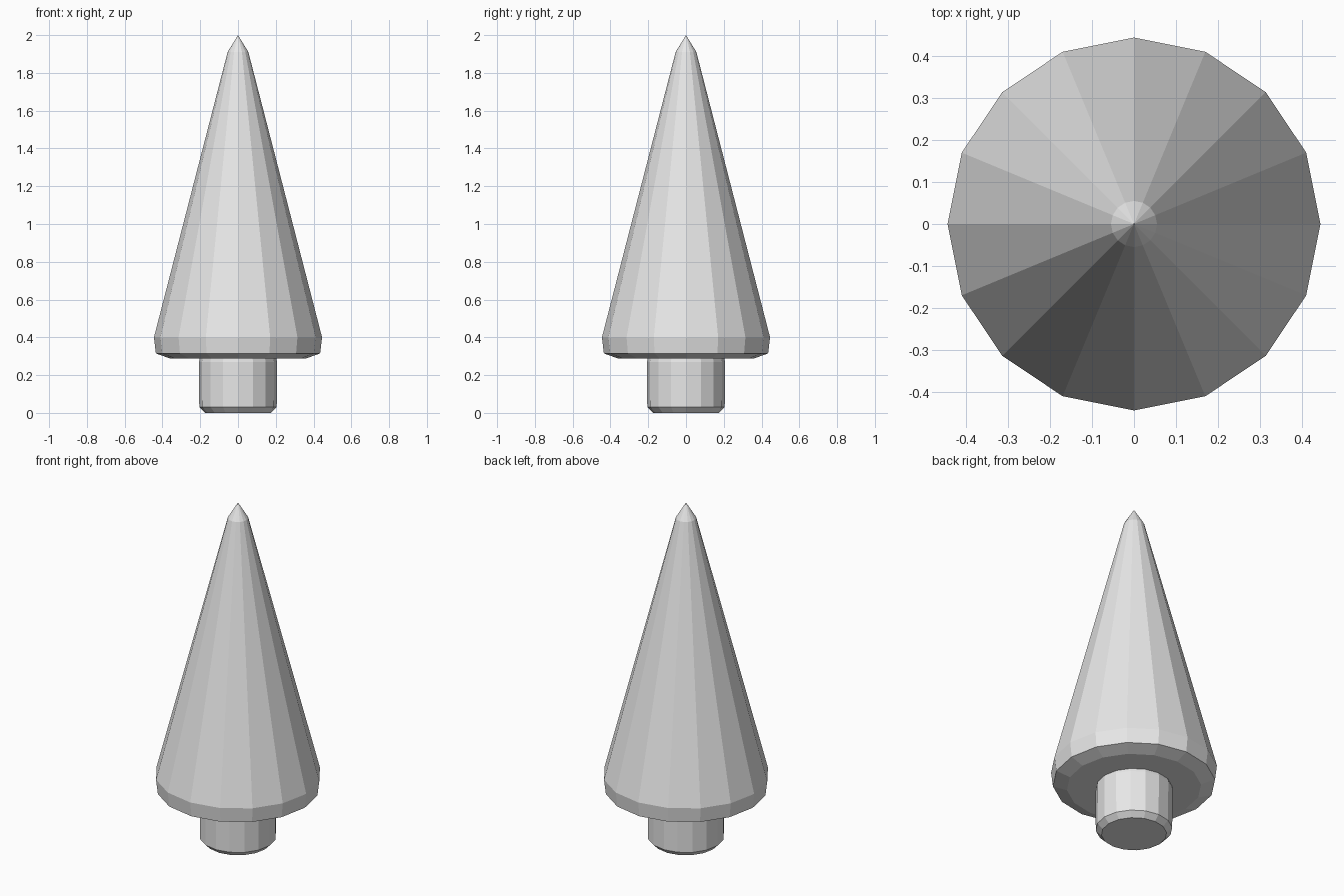
import bpy
import bmesh
from math import cos, sin, tau

SIDES = 16

cube = bpy.data.objects.get("Cube")
if cube:
    bpy.data.objects.remove(cube, do_unlink=True)

# Single plain material
grey = bpy.data.materials.new("light grey")
grey.use_nodes = True
colour = (0.8, 0.8, 0.8, 1.0)
grey.diffuse_color = colour
grey.node_tree.nodes["Principled BSDF"].inputs["Base Color"].default_value = colour


def lathe(name, profile):
    """Flat-faced solid of revolution from (radius, height) points, bottom to top."""
    bm = bmesh.new()
    rings = []
    for radius, z in profile:
        if radius == 0:
            rings.append([bm.verts.new((0, 0, z))] * SIDES)
        else:
            rings.append([bm.verts.new((radius * cos(tau * i / SIDES),
                                        radius * sin(tau * i / SIDES), z))
                          for i in range(SIDES)])
    for low, high in zip(rings, rings[1:]):
        for i in range(SIDES):
            j = (i + 1) % SIDES
            corners = [low[i], low[j], high[j], high[i]]
            bm.faces.new(list(dict.fromkeys(corners)))
    # Close the open ends
    for ring in (rings[0], rings[-1]):
        if len(set(ring)) > 1:
            bm.faces.new(ring)
    bmesh.ops.recalc_face_normals(bm, faces=bm.faces)
    mesh = bpy.data.meshes.new(name)
    bm.to_mesh(mesh)
    bm.free()
    mesh.materials.append(grey)
    obj = bpy.data.objects.new(name, mesh)
    bpy.context.collection.objects.link(obj)
    return obj


# Short trunk with a chamfered foot
lathe("trunk", [(0.175, 0), (0.205, 0.03), (0.207, 0.27), (0.2, 0.3)])

# Tall cone with a bevelled lip and a blunter tip
lathe("foliage_cone", [(0.36, 0.288), (0.435, 0.315), (0.445, 0.4),
                       (0.055, 1.91), (0, 2)])
